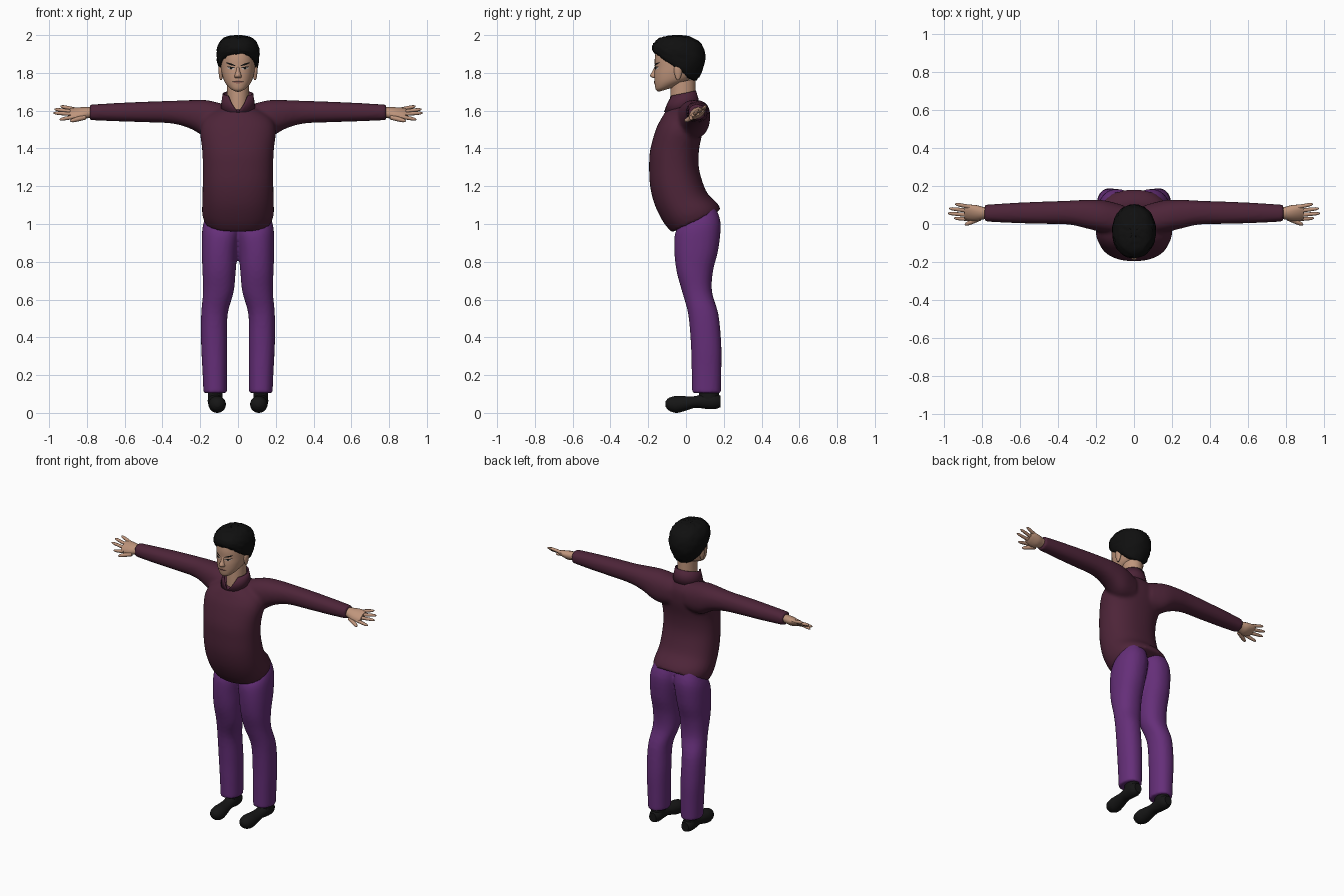
import bpy, bmesh, math, random
from mathutils import Vector
from mathutils.bvhtree import BVHTree

random.seed(4)
cube = bpy.data.objects.get("Cube")
if cube:
    bpy.data.objects.remove(cube, do_unlink=True)


def material(name, rgb):
    mat = bpy.data.materials.new(name)
    mat.use_nodes = True
    mat.diffuse_color = (*rgb, 1)
    bsdf = next(n for n in mat.node_tree.nodes if n.type == 'BSDF_PRINCIPLED')
    bsdf.inputs["Base Color"].default_value = (*rgb, 1)
    bsdf.inputs["Roughness"].default_value = 0.8
    return mat


SKIN = material("skin", (.52, .30, .20))
SHIRT = material("maroon cloth", (.075, .018, .04))
TROUSER = material("purple cloth", (.13, .028, .19))
HAIR = material("black hair", (.005, .005, .005))
SHOE = material("black leather", (.008, .008, .008))
LIP = material("lips", (.30, .13, .10))
EYE = material("eye white", (.55, .50, .47))


# A ring holds a centre and two half axes, packed as nine numbers
def level(yf, zf, yb, zb, hw, cx=0):
    """Ring lying flat, given by its front point, back point and half width."""
    return Vector((cx, (yf + yb) / 2, (zf + zb) / 2, hw, 0, 0,
                   0, (yb - yf) / 2, (zb - zf) / 2))


def across(x, y, z, ry, rz, tilt=0):
    """Ring facing along x."""
    c, s = math.cos(tilt), math.sin(tilt)
    return Vector((x, y, z, 0, ry * c, ry * s, 0, -rz * s, rz * c))


def along(x, y, z, hw, hz):
    """Ring facing along y."""
    return Vector((x, y, z, hw, 0, 0, 0, 0, hz))


def both(rings):
    """The rings and their mirror image."""
    flipped = []
    for r in rings:
        m = r.copy()
        for i in (0, 3, 6):
            m[i] = -m[i]
        flipped.append(m)
    return [rings, flipped]


def smooth_rings(rings, steps=4):
    """Catmull-Rom interpolation between rings."""
    out = []
    for i in range(len(rings) - 1):
        a, b = rings[max(i - 1, 0)], rings[i]
        c, d = rings[i + 1], rings[min(i + 2, len(rings) - 1)]
        for k in range(steps):
            t = k / steps
            out.append(b + (c - a) * (t / 2)
                       + (a * 2 - b * 5 + c * 4 - d) * (t * t / 2)
                       + (b * 3 - a - c * 3 + d) * (t ** 3 / 2))
    return out + [rings[-1]]


def rounded(v, power):
    return math.copysign(abs(v) ** (2 / power), v)


def finish(name, bm, mat):
    mesh = bpy.data.meshes.new(name)
    bm.to_mesh(mesh)
    bm.free()
    mesh.materials.append(mat)
    for p in mesh.polygons:
        p.use_smooth = True
    mesh.set_sharp_from_angle(angle=math.radians(55))
    obj = bpy.data.objects.new(name, mesh)
    bpy.context.collection.objects.link(obj)
    return obj


def part(name, lofts, mat, sides=24, power=2.0, voxel=0, jitter=0):
    """Closed lofts in one object, optionally fused into one skin."""
    bm = bmesh.new()
    for rings in lofts:
        rows = []
        for r in smooth_rings(rings):
            c, u, v = Vector(r[0:3]), Vector(r[3:6]), Vector(r[6:9])
            row = []
            for k in range(sides):
                a = 2 * math.pi * k / sides
                p = c + u * rounded(math.cos(a), power) + v * rounded(math.sin(a), power)
                p += Vector([random.uniform(-jitter, jitter) for _ in range(3)])
                row.append(bm.verts.new(p))
            rows.append(row)
        for lo, hi in zip(rows, rows[1:]):
            for k in range(sides):
                n = (k + 1) % sides
                bm.faces.new((lo[k], lo[n], hi[n], hi[k]))
        bm.faces.new(rows[0][::-1])
        bm.faces.new(rows[-1])
    bmesh.ops.recalc_face_normals(bm, faces=bm.faces)
    obj = finish(name, bm, mat)
    if voxel:
        fuse = obj.modifiers.new("fuse", 'REMESH')
        fuse.mode, fuse.voxel_size, fuse.use_smooth_shade = 'VOXEL', voxel, True
        relax = obj.modifiers.new("relax", 'SMOOTH')
        relax.factor, relax.iterations = 0.5, 4
    return obj


# Shirt: leaning torso with a slanted hem, fused with outstretched sleeves
torso = [level(*r) for r in (
    (-.075, .955, .185, 1.075, .178), (-.12, 1.01, .165, 1.11, .19),
    (-.165, 1.1, .115, 1.16, .188), (-.19, 1.2, .085, 1.23, .187),
    (-.195, 1.3, .067, 1.31, .186), (-.19, 1.39, .07, 1.4, .19),
    (-.16, 1.5, .09, 1.5, .2), (-.13, 1.56, .09, 1.58, .17),
    (-.105, 1.6, .06, 1.64, .09))]
sleeve = [across(*r) for r in (
    (.06, .02, 1.54, .08, .09), (.16, .04, 1.555, .085, .1),
    (.25, .052, 1.58, .075, .076), (.35, .06, 1.592, .062, .06),
    (.5, .059, 1.593, .058, .054), (.65, .058, 1.592, .052, .048),
    (.785, .057, 1.591, .044, .041))]
part("shirt", [torso] + both(sleeve), SHIRT, 40, 2.25, voxel=.011)

# Stand-up collar, open in a V at the front
bm = bmesh.new()
rows = []
for gap, rx, ry, z in ((.02, .09, .092, 1.592), (.4, .083, .082, 1.635), (.72, .077, .07, 1.675)):
    row = []
    for k in range(33):
        a = gap + (2 * math.pi - 2 * gap) * k / 32
        rise = .015 * (1 - math.cos(a))
        row.append(bm.verts.new((rx * math.sin(a), -.021 - ry * math.cos(a), z + rise)))
    rows.append(row)
for lo, hi in zip(rows, rows[1:]):
    for k in range(32):
        bm.faces.new((lo[k], lo[k + 1], hi[k + 1], hi[k]))
collar = finish("collar", bm, SHIRT)
thick = collar.modifiers.new("thickness", 'SOLIDIFY')
thick.thickness, thick.offset = .008, 0

# Trousers
leg = [level(*r) for r in (
    (-.03, 1.0, .15, 1.1, .085, .08), (-.058, .95, .183, 1.01, .1, .088),
    (-.062, .86, .172, .87, .095, .097), (-.05, .75, .143, .75, .088, .1),
    (-.02, .64, .138, .64, .081, .104), (.012, .52, .172, .52, .07, .125),
    (.026, .36, .187, .36, .069, .126), (.03, .22, .187, .22, .065, .123),
    (.032, .105, .185, .105, .062, .121))]
part("trousers", both(leg), TROUSER, 36, 2.2, voxel=.01)

# Shoes with ankles
shoe = [along(*r) for r in (
    (.108, -.108, .047, .014, .014), (.109, -.09, .046, .036, .034),
    (.11, -.05, .045, .046, .045), (.113, 0, .05, .042, .038),
    (.117, .05, .058, .037, .031), (.12, .1, .063, .038, .041),
    (.12, .15, .063, .04, .043), (.12, .183, .06, .026, .03))]
ankle = [level(.07, z, .175, z, .039, .12) for z in (.06, .1, .15)]
part("shoes", both(shoe) + both(ankle), SHOE)

# Hands: tilted palm, four fingers and a thumb
palm = [across(*r, .5) for r in (
    (.75, .057, 1.592, .03, .026), (.79, .057, 1.59, .034, .027),
    (.83, .058, 1.586, .046, .028), (.87, .06, 1.588, .047, .02),
    (.89, .061, 1.59, .04, .014))]
hand = both(palm)


def finger(base, tip, size):
    base, tip = Vector(base), Vector(tip)
    d = (tip - base).normalized()
    u = d.cross(Vector((0, 0, 1))).normalized()
    v = d.cross(u)
    rings = []
    for t, w in ((0, 1), (.5, .95), (.85, .75), (1, .25)):
        c = base.lerp(tip, t)
        rings.append(Vector((*c, *(u * w * size), *(v * w * size))))
    return both(rings)


for base, tip in (((.865, .026, 1.568), (.945, .03, 1.553)),
                  ((.875, .048, 1.582), (.978, .056, 1.588)),
                  ((.875, .07, 1.594), (.972, .082, 1.608)),
                  ((.865, .09, 1.607), (.94, .105, 1.624))):
    hand += finger(base, tip, .0105)
hand += finger((.81, .03, 1.565), (.888, -.004, 1.545), .013)
part("hands", hand, SKIN, 12)

# Neck and head
part("neck", [[level(-.085, 1.57, .05, 1.6, .06), level(-.084, 1.66, .05, 1.68, .058),
               level(-.08, 1.74, .05, 1.77, .058)]], SKIN)
head = part("head", [[level(*r) for r in (
    (-.145, 1.7, -.06, 1.725, .025), (-.16, 1.712, -.02, 1.745, .05),
    (-.166, 1.745, .03, 1.77, .073), (-.168, 1.79, .06, 1.8, .085),
    (-.165, 1.83, .075, 1.83, .09), (-.165, 1.88, .08, 1.88, .091),
    (-.15, 1.93, .075, 1.93, .085), (-.09, 1.975, .02, 1.975, .045))]], SKIN, 36, 2.2)
part("nose", [[level(yf, z, -.14, z, hw) for yf, z, hw in (
    (-.162, 1.84, .008), (-.177, 1.81, .011), (-.19, 1.788, .018),
    (-.182, 1.776, .018), (-.16, 1.77, .012))]], SKIN, 16)
ear = [level(-.042 - d, z, -.042 + d, z, w, .09) for z, d, w in (
    (1.762, .005, .004), (1.775, .013, .009), (1.805, .022, .013),
    (1.83, .02, .013), (1.845, .006, .004))]
part("ears", both(ear), SKIN, 14)

# Short tousled hair, low at the nape
part("hair", [[level(*r) for r in (
    (-.15, 1.895, .04, 1.755, .086), (-.168, 1.905, .062, 1.768, .102),
    (-.178, 1.925, .094, 1.83, .112), (-.172, 1.955, .102, 1.89, .112),
    (-.142, 1.983, .085, 1.95, .094), (-.1, 1.995, .03, 1.988, .058),
    (-.06, 1.998, -.02, 1.998, .014))]], HAIR, 40, 2.15, jitter=.0028)

# Painted face details, projected on the head as thin plates
skull = BVHTree.FromPolygons([v.co for v in head.data.vertices],
                             [p.vertices[:] for p in head.data.polygons])


def face_plate(name, start, end, half, mat, lift=.003, sides=(1, -1)):
    bm = bmesh.new()
    for s in sides:
        last = None
        for k in range(9):
            t = k / 8
            x = s * (start[0] + (end[0] - start[0]) * t)
            z = start[1] + (end[1] - start[1]) * t
            h = half * (.2 + .8 * math.sin(math.pi * t))
            column = []
            for dz in (-h, 0, h):
                hit = skull.ray_cast(Vector((x, -1, z + dz)), Vector((0, 1, 0)))[0]
                y = hit.y if hit else -.15
                column.append(bm.verts.new((x, y - lift, z + dz)))
            if last:
                for i in (0, 1):
                    quad = (last[i], column[i], column[i + 1], last[i + 1])
                    bm.faces.new(quad if s > 0 else quad[::-1])
            last = column
    finish(name, bm, mat)


face_plate("eyebrows", (.014, 1.838), (.064, 1.854), .005, HAIR)
face_plate("eyes", (.019, 1.822), (.056, 1.826), .006, EYE, .002)
face_plate("pupils", (.03, 1.824), (.044, 1.825), .006, HAIR, .003)
face_plate("eyelids", (.016, 1.827), (.059, 1.832), .003, HAIR, .004)
face_plate("lips", (-.03, 1.752), (.03, 1.752), .008, LIP, .003, (1,))
face_plate("mouth_line", (-.031, 1.753), (.031, 1.753), .0018, HAIR, .004, (1,))
